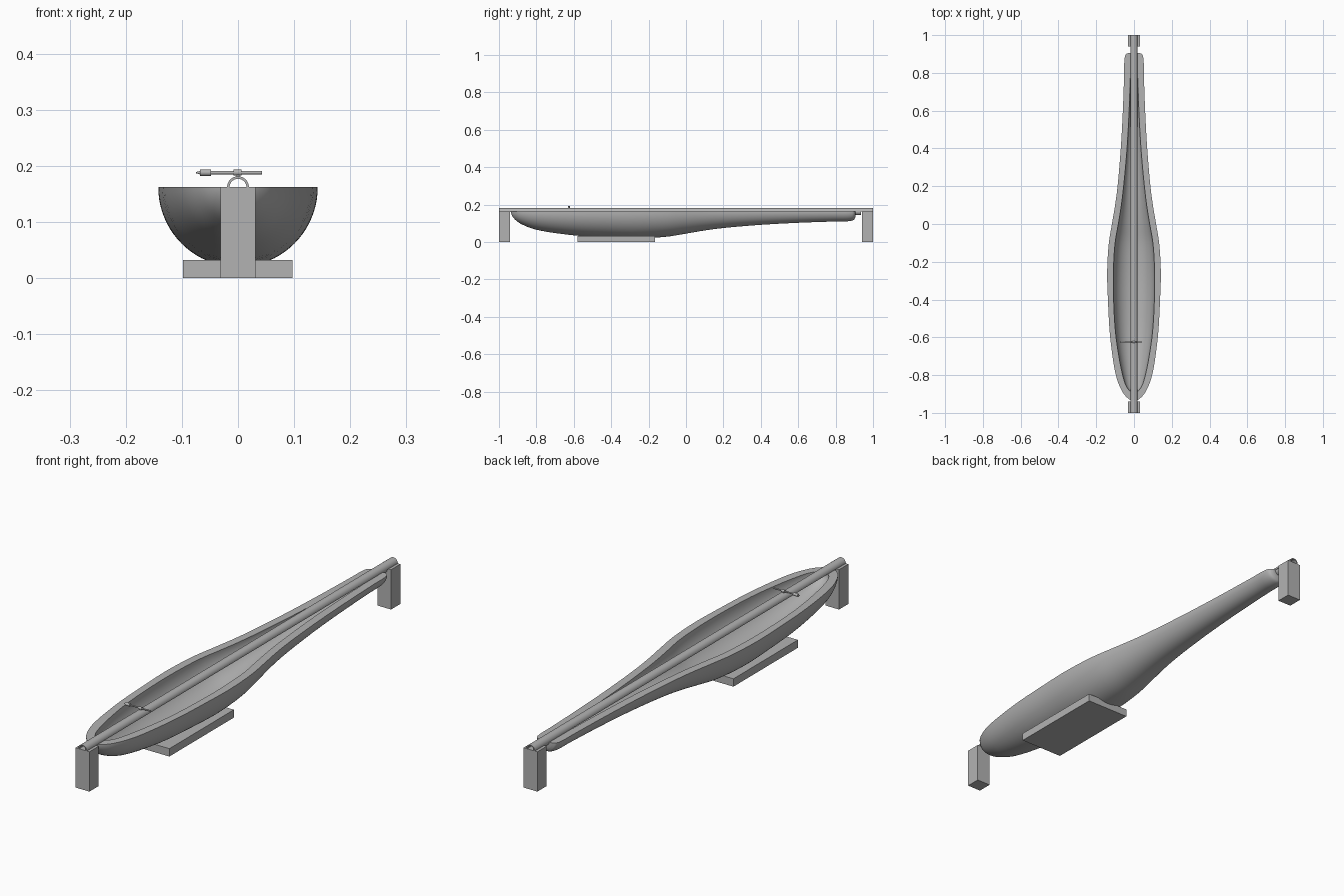
import bpy, bmesh, math
from mathutils import Vector

if "Cube" in bpy.data.objects:
    bpy.data.objects.remove(bpy.data.objects["Cube"])

RIM = 0.162  # height of the flat rim and the post tops

grey = bpy.data.materials.new("plain grey")
grey.diffuse_color = (0.45, 0.45, 0.45, 1)
grey.use_nodes = True
grey.node_tree.nodes["Principled BSDF"].inputs["Base Color"].default_value = grey.diffuse_color


def finish(bm, name, smooth=False):
    bmesh.ops.recalc_face_normals(bm, faces=bm.faces)
    mesh = bpy.data.meshes.new(name)
    bm.to_mesh(mesh)
    bm.free()
    obj = bpy.data.objects.new(name, mesh)
    bpy.context.collection.objects.link(obj)
    mesh.materials.append(grey)
    if smooth:
        bpy.ops.object.select_all(action='DESELECT')
        obj.select_set(True)
        bpy.context.view_layer.objects.active = obj
        bpy.ops.object.shade_smooth_by_angle(angle=math.radians(35))
    return obj


def box(name, x0, x1, y0, y1, z0, z1):
    bm = bmesh.new()
    bmesh.ops.create_cube(bm, size=1)
    for v in bm.verts:
        v.co = Vector((x0 + (v.co.x + .5) * (x1 - x0),
                       y0 + (v.co.y + .5) * (y1 - y0),
                       z0 + (v.co.z + .5) * (z1 - z0)))
    return finish(bm, name)


def rod_x(name, x0, x1, y, z, r0, r1):
    bm = bmesh.new()
    bmesh.ops.create_cone(bm, cap_ends=True, segments=16, radius1=r0, radius2=r1, depth=x1 - x0)
    for v in bm.verts:
        v.co = Vector(((x0 + x1) / 2 + v.co.z, y + v.co.x, z + v.co.y))
    return finish(bm, name, True)


def smooth_curve(pts, steps=5):
    """Catmull-Rom curve through (y, radius) points."""
    p = [Vector(q) for q in pts]
    p = [2 * p[0] - p[1]] + p + [2 * p[-1] - p[-2]]
    out = []
    for a, b, c, d in zip(p, p[1:], p[2:], p[3:]):
        # centripetal spacing keeps uneven points free of overshoot
        t1 = (b - a).length ** .5
        t2 = t1 + (c - b).length ** .5
        t3 = t2 + (d - c).length ** .5
        for i in range(steps):
            t = t1 + (t2 - t1) * i / steps
            a1 = a * (t1 - t) / t1 + b * t / t1
            a2 = b * (t2 - t) / (t2 - t1) + c * (t - t1) / (t2 - t1)
            a3 = c * (t3 - t) / (t3 - t2) + d * (t - t2) / (t3 - t2)
            b1 = a1 * (t2 - t) / t2 + a2 * t / t2
            b2 = a2 * (t3 - t) / (t3 - t1) + a3 * (t - t1) / (t3 - t1)
            out.append(b1 * (t2 - t) / (t2 - t1) + b2 * (t - t1) / (t2 - t1))
    return out + [p[-2]]


# Hollow hull: outer and inner profiles swept through the lower half turn
outer = smooth_curve([(-.937, 0), (-.93, .022), (-.905, .05), (-.87, .071), (-.8, .096),
                      (-.6, .126), (-.4, .138), (-.25, .142), (-.1, .133), (0, .117),
                      (.1, .1), (.2, .087), (.4, .07), (.6, .059), (.8, .052),
                      (.875, .05), (.898, .043), (.905, .03)])
inner = smooth_curve([(.935, .0155), (.8, .019), (.6, .026), (.4, .037), (.2, .055),
                      (.1, .067), (0, .083), (-.1, .1), (-.25, .109), (-.4, .108),
                      (-.6, .095), (-.8, .06), (-.86, .04), (-.885, .02), (-.893, 0)])
lip = [Vector((.905, .0175)), Vector((.935, .0175))]
profile = outer + lip + inner

bm = bmesh.new()
N = 40
rings = []
for i in range(N + 1):
    a = math.pi * i / N
    rings.append([bm.verts.new((r * math.cos(a), y, RIM - r * math.sin(a))) for y, r in profile])
for r0, r1 in zip(rings, rings[1:]):
    for j in range(len(profile) - 1):
        bm.faces.new((r0[j], r0[j + 1], r1[j + 1], r1[j]))
for ring in (rings[0], rings[-1]):
    bm.faces.new(ring)  # flat rim
bmesh.ops.remove_doubles(bm, verts=bm.verts, dist=1e-5)
bmesh.ops.triangulate(bm, faces=[f for f in bm.faces if len(f.verts) > 4])
finish(bm, "hollow_hull", True)

# Half-pipe running the whole length on top of the rim
bm = bmesh.new()
M = 20
arch = [(.0195 * math.cos(math.pi * i / M), .0195 * math.sin(math.pi * i / M)) for i in range(M + 1)]
arch += [(x * .77, z * .77) for x, z in reversed(arch)]
ends = [[bm.verts.new((x, y, RIM + z)) for x, z in arch] for y in (-1, 1)]
n = len(arch)
for j in range(n):
    k = (j + 1) % n
    bm.faces.new((ends[0][j], ends[0][k], ends[1][k], ends[1][j]))
for e in ends:
    for j in range(M):
        bm.faces.new((e[j], e[j + 1], e[n - 2 - j], e[n - 1 - j]))
finish(bm, "half_pipe", True)

# End posts and base plate
box("front_post", -.031, .031, -1, -.94, 0, RIM)
box("back_post", -.031, .031, .94, 1, 0, RIM)
box("base_plate", -.098, .097, -.58, -.165, 0, .032)

# Small cross pointer with hub, weight and tip
Y, Z = -.625, .188
rod_x("pointer_bar", -.06, .043, Y, Z, .003, .003)
rod_x("pointer_hub", -.008, .006, Y, Z, .0055, .0055)
rod_x("pointer_weight", -.068, -.048, Y, Z, .006, .006)
rod_x("pointer_tip", -.075, -.068, Y, Z, .001, .003)
box("pointer_stand", -.003, .003, Y - .003, Y + .003, .178, Z)
